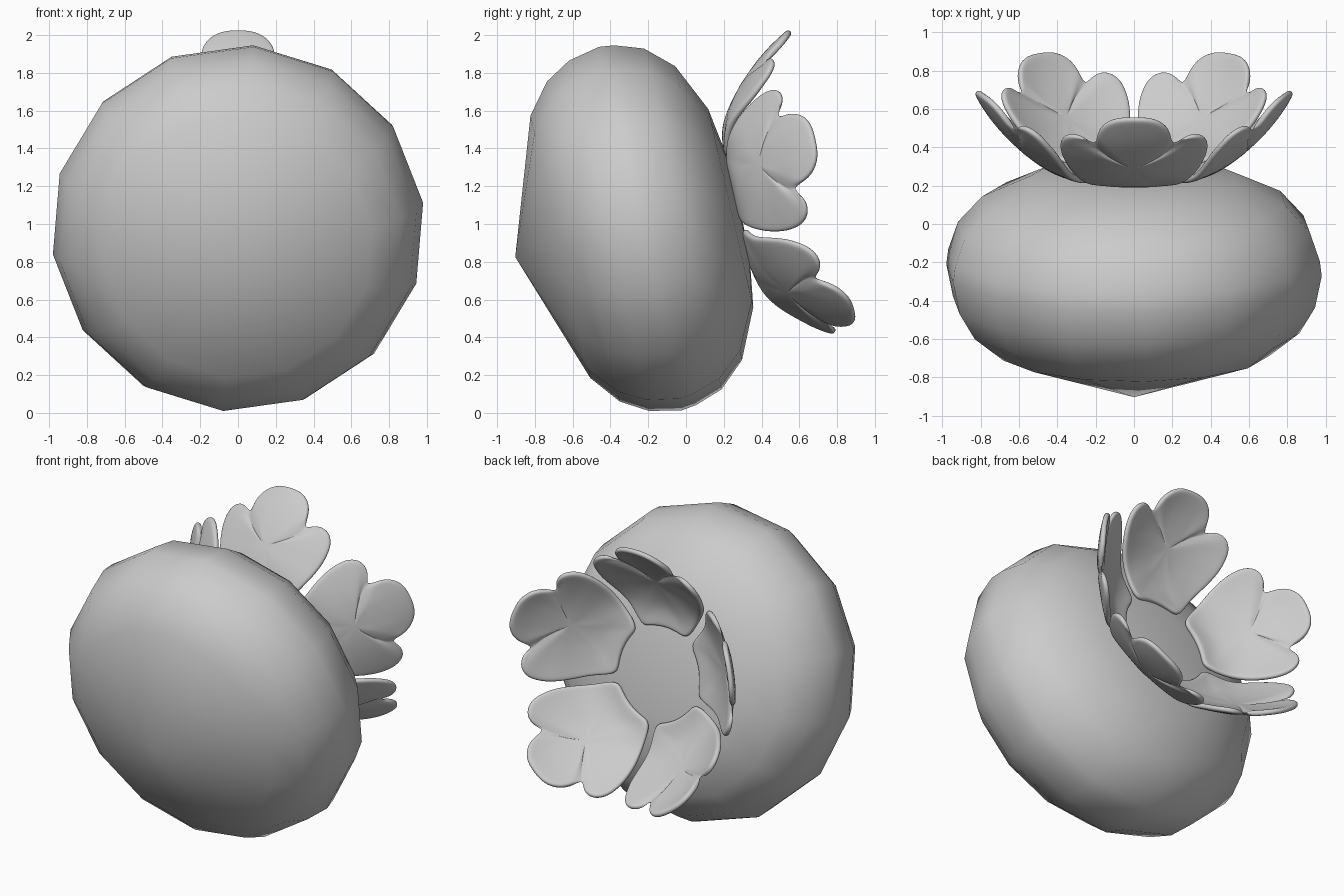
import bpy, math
from mathutils import Vector

if "Cube" in bpy.data.objects:
    bpy.data.objects.remove(bpy.data.objects["Cube"])

CY, CZ = -0.28, 0.967
AX = Vector((0, 0.975, 0.222))      # fruit axis, pointing to the leafy end
UP = Vector((0, -0.222, 0.975))
X = Vector((1, 0, 0))
C = Vector((0, CY, CZ))


def place(a, b, u):
    """Point from lateral a, perpendicular b and axial u."""
    return C + X * a + UP * b + AX * u


def make(name, verts, faces):
    me = bpy.data.meshes.new(name)
    me.from_pydata(verts, [], faces)
    me.update()
    for p in me.polygons:
        p.use_smooth = True
    ob = bpy.data.objects.new(name, me)
    bpy.context.collection.objects.link(ob)
    return ob


# Fruit body: 14-sided lathe around the tilted axis
N = 14
rings = [(-0.395, 0.715), (-0.27, 0.872), (-0.13, 0.955), (0.04, 0.99), (0.12, 0.98),
         (0.27, 0.928), (0.41, 0.80), (0.53, 0.54), (0.57, 0.28)]
verts = [place(0, 0, -0.64)]
for u, r in rings:
    for i in range(N):
        t = math.radians(4.7) + i * math.tau / N
        verts.append(place(r * math.sin(t), r * math.cos(t), u))
verts.append(place(0, 0, 0.578))
last = len(verts) - 1
faces = []
for i in range(N):
    j = (i + 1) % N
    faces.append((0, 1 + i, 1 + j))
    for k in range(len(rings) - 1):
        a, b = 1 + k * N, 1 + (k + 1) * N
        faces.append((a + i, b + i, b + j, a + j))
    a = 1 + (len(rings) - 1) * N
    faces.append((a + i, last, a + j))
make("fruit_body", verts, faces)

# Leaf centre line (radius, axial) and half outline (width, length)
spine = [Vector(p) for p in ((0.2, 0.575), (0.30, 0.575), (0.42, 0.59), (0.55, 0.675),
                             (0.66, 0.78), (0.76, 0.90), (0.84, 1.04))]
half = [(0.10, -0.015), (0.17, -0.045), (0.25, 0.10), (0.325, 0.22), (0.37, 0.33),
        (0.385, 0.42), (0.385, 0.51), (0.345, 0.575), (0.27, 0.585), (0.205, 0.53),
        (0.195, 0.59), (0.185, 0.65), (0.15, 0.71), (0.085, 0.75)]
outline = [(0, 0)] + half + [(0, 0.755)] + [(-w, s) for w, s in reversed(half)]


def along(s):
    """Point and direction on the leaf centre line at length s."""
    s += 0.10
    for a, b in zip(spine, spine[1:]):
        d = b - a
        if s <= d.length or b is spine[-1]:
            return a + d.normalized() * s, d.normalized()
        s -= d.length


def leaf_point(w, s, ang):
    p, d = along(s)
    # average the direction for a soft bend
    d = (along(s - 0.08)[1] + along(s + 0.08)[1]).normalized()
    cup = 0.55 * w * w * max(0, min(1, s / 0.3))
    r, u = p.x - d.y * cup, p.y + d.x * cup
    return place(w * math.cos(ang) + r * math.sin(ang),
                 r * math.cos(ang) - w * math.sin(ang), u)


# Five three-lobed leaves around the axis
M = len(outline)
for n in range(5):
    ang = n * math.tau / 5
    verts = []
    for f in (1.0, 0.9, 0.65, 0.35):
        for w, s in outline:
            verts.append(leaf_point(w * f, 0.36 + (s - 0.36) * f, ang))
    verts.append(leaf_point(0, 0.36, ang))
    faces = []
    for i in range(M):
        j = (i + 1) % M
        for k in range(3):
            faces.append((k * M + i, k * M + j, k * M + M + j, k * M + M + i))
        faces.append((3 * M + i, 3 * M + j, 4 * M))
    ob = make("leaf_%d" % (n + 1), verts, faces)
    sol = ob.modifiers.new("thickness", 'SOLIDIFY')
    sol.thickness = 0.035
    sol.offset = 0
    sub = ob.modifiers.new("smooth", 'SUBSURF')
    sub.levels = sub.render_levels = 2
